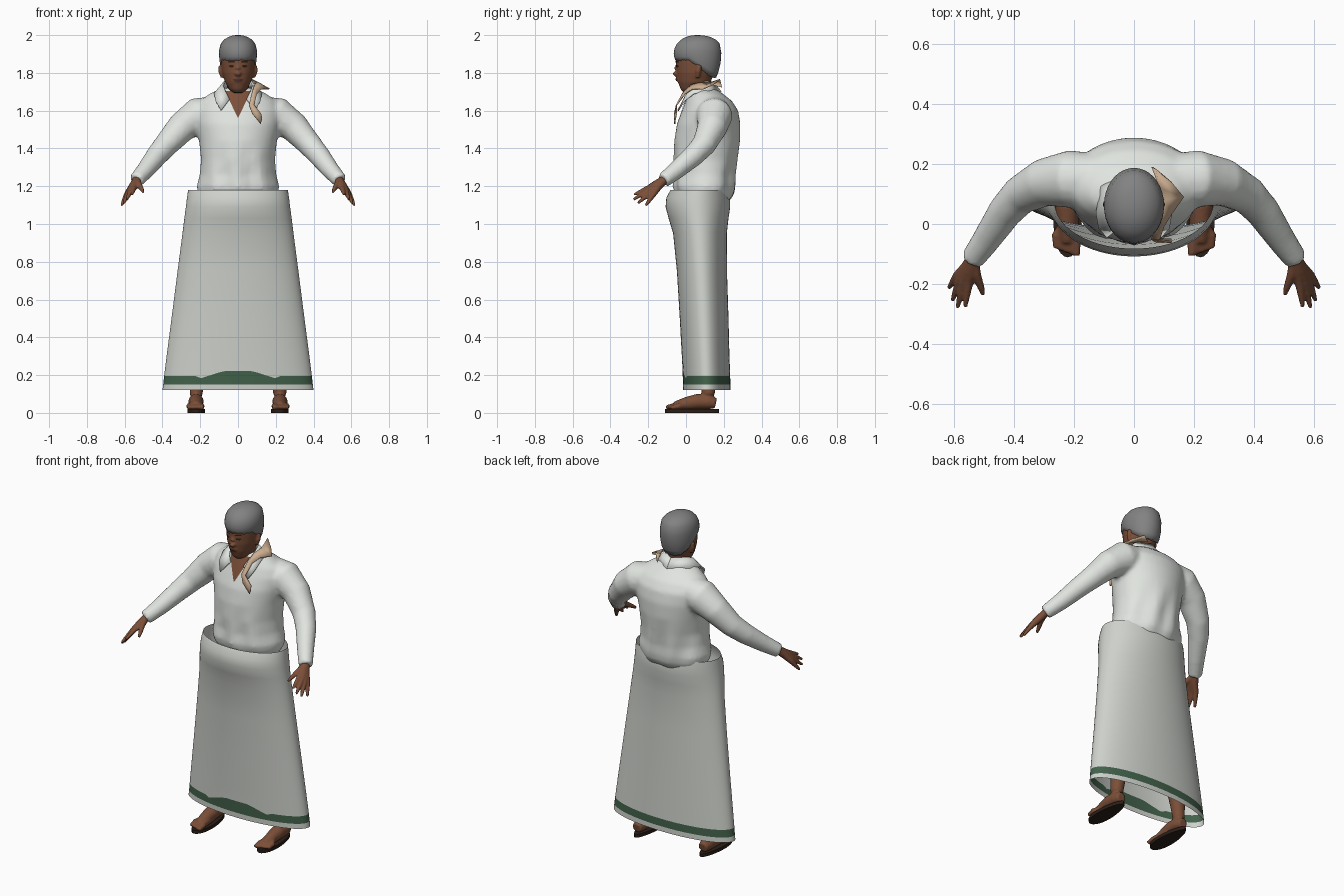
import bpy, bmesh, math
from mathutils import Vector
from mathutils.bvhtree import BVHTree

if "Cube" in bpy.data.objects:
    bpy.data.objects.remove(bpy.data.objects["Cube"])


def material(name, *rgb):
    m = bpy.data.materials.new(name)
    m.use_nodes = True
    m.diffuse_color = (*rgb, 1)
    m.node_tree.nodes["Principled BSDF"].inputs["Base Color"].default_value = (*rgb, 1)
    return m


SKIN = material("brown skin", .2, .078, .04)
SHIRT = material("white shirt cloth", .75, .78, .74)
WRAP = material("off white wrap cloth", .62, .64, .6)
GREEN = material("green border", .055, .12, .07)
HAIR = material("grey hair", .22, .225, .22)
TAN = material("tan scarf", .6, .42, .28)
SOLE = material("dark sandal", .025, .014, .009)
DARK = material("dark eye brown", .03, .014, .01)
LIP = material("dark lip", .11, .035, .025)


def skin_rings(bm, rings, caps=True):
    """Bridge equal rings of points into a tube."""
    rings = [[bm.verts.new(p) for p in ring] for ring in rings]
    n = len(rings[0])
    for a, b in zip(rings, rings[1:]):
        for i in range(n):
            j = (i + 1) % n
            bm.faces.new((a[i], a[j], b[j], b[i]))
    if caps:
        bm.faces.new(rings[0][::-1])
        bm.faces.new(rings[-1])


def loft(bm, rows, n=32, caps=True):
    """Stack ellipses given as height, half width, front y, back y."""
    turns = [math.tau * i / n for i in range(n)]
    skin_rings(bm, [[(w * math.cos(t), (f + b) / 2 + (b - f) / 2 * math.sin(t), z)
                     for t in turns] for z, w, f, b in rows], caps)


def tube(bm, path, side=1, n=16):
    """Round tube through points given as x, y, z, radius."""
    pts = [Vector((x * side, y, z)) for x, y, z, r in path]
    rings = []
    for i, p in enumerate(pts):
        axis = pts[min(i + 1, len(pts) - 1)] - pts[max(i - 1, 0)]
        q = axis.to_track_quat('Z', 'Y')
        r = path[i][3]
        rings.append([p + q @ Vector((r * math.cos(math.tau * k / n),
                                      r * math.sin(math.tau * k / n), 0)) for k in range(n)])
    skin_rings(bm, rings)


def finish(bm, name, *mats, voxel=0, smooth=3, thick=0):
    bmesh.ops.recalc_face_normals(bm, faces=bm.faces)
    me = bpy.data.meshes.new(name)
    bm.to_mesh(me)
    bm.free()
    me.polygons.foreach_set("use_smooth", [True] * len(me.polygons))
    for m in mats:
        me.materials.append(m)
    ob = bpy.data.objects.new(name, me)
    bpy.context.collection.objects.link(ob)
    if voxel:
        mod = ob.modifiers.new("fuse", 'REMESH')
        mod.mode, mod.voxel_size, mod.use_smooth_shade = 'VOXEL', voxel, True
        mod = ob.modifiers.new("soften", 'SMOOTH')
        mod.iterations = smooth
    if thick:
        mod = ob.modifiers.new("thickness", 'SOLIDIFY')
        mod.thickness, mod.offset = thick, 0
    return ob


def strip(bm, left, right):
    a, b = [[bm.verts.new(p) for p in edge] for edge in (left, right)]
    for i in range(len(a) - 1):
        bm.faces.new((a[i], b[i], b[i + 1], a[i + 1]))


def drape(name, mat, tree, rows, n=8):
    """Thin patch laid on a front surface; rows are z, x start, x end."""
    bm = bmesh.new()
    grid = []
    for z, x0, x1 in rows:
        line = []
        for i in range(n + 1):
            x = x0 + (x1 - x0) * i / n
            hit = tree.ray_cast(Vector((x, -1, z)), Vector((0, 1, 0)))[0]
            line.append((x, (hit.y if hit else .02) - .004, z))
        grid.append(line)
    for a, b in zip(grid, grid[1:]):
        strip(bm, a, b)
    return finish(bm, name, mat)


def surface_tree(ob):
    bpy.context.view_layer.update()
    return BVHTree.FromObject(ob, bpy.context.evaluated_depsgraph_get())


# Wrapped skirt, an open tube with a border band
bm = bmesh.new()
loft(bm, [(.12, .40, -.015, .235), (.15, .396, -.016, .235), (.195, .391, -.018, .234),
          (.30, .378, -.022, .23), (.5, .352, -.033, .225), (.75, .32, -.048, .217),
          (.95, .294, -.068, .216), (1.03, .284, -.092, .225), (1.09, .276, -.108, .234),
          (1.14, .27, -.104, .234), (1.18, .264, -.082, .226)], 72, caps=False)
for f in bm.faces:
    f.material_index = int(.15 < f.calc_center_median().z < .195)
for v in bm.verts:
    if abs(v.co.z - .195) < .001 and v.co.y < .1:
        v.co.z += max(-.012, .026 * min(1, 2 - abs(v.co.x) / .08)) if abs(v.co.x) < .2 else 0
finish(bm, "wrapped_skirt", WRAP, GREEN)

# Shirt: body and sleeves fused into one cloth
bm = bmesh.new()
loft(bm, [(1.12, .19, -.02, .23), (1.16, .212, -.055, .255), (1.20, .218, -.065, .262),
          (1.26, .203, -.06, .262), (1.34, .196, -.064, .272), (1.44, .206, -.062, .286),
          (1.53, .225, -.048, .288), (1.60, .232, -.022, .276), (1.65, .205, -.002, .245),
          (1.69, .15, .015, .195), (1.72, .085, .03, .15)], 40)
for v in bm.verts:      # soft folds gathered toward the waist
    fold = max(0, 1 - abs(v.co.z - 1.24) / .2)
    v.co.y += .009 * fold * math.sin(v.co.x * 48 + v.co.z * 9)
for s in (1, -1):
    tube(bm, [(.10, .15, 1.60, .08), (.21, .15, 1.575, .097), (.30, .138, 1.51, .08),
              (.38, .095, 1.42, .065), (.43, .04, 1.362, .058), (.49, -.05, 1.285, .048),
              (.54, -.12, 1.23, .04)], s)
shirt = finish(bm, "shirt", SHIRT, voxel=.012, smooth=4)
shirt_tree = surface_tree(shirt)
drape("open_neckline", SKIN, shirt_tree,
      [(z, -(z - 1.56) * .48, (z - 1.56) * .48) for z in (1.565, 1.6, 1.63, 1.66, 1.69, 1.705)])

# Collar flaps
inner = [(0, .145, 1.75), (.07, .10, 1.755), (.078, .05, 1.735), (.065, .01, 1.70), (.045, -.008, 1.66)]
outer = [(0, .185, 1.70), (.108, .125, 1.705), (.125, .04, 1.69), (.118, -.012, 1.65), (.09, -.042, 1.60)]
bm = bmesh.new()
for s in (1, -1):
    strip(bm, *[[(x * s, y, z) for x, y, z in edge] for edge in (inner, outer)])
finish(bm, "collar", SHIRT, thick=.008)

# Scarf hanging over the left shoulder
bm = bmesh.new()
strip(bm, [(.06, .19, 1.725), (.085, .12, 1.745), (.10, .08, 1.75), (.088, .03, 1.738),
           (.075, -.012, 1.70), (.058, -.05, 1.63), (.075, -.06, 1.585), (.12, -.06, 1.53)],
      [(.075, .18, 1.765), (.125, .14, 1.738), (.165, .09, 1.715), (.125, .035, 1.715),
       (.10, -.005, 1.69), (.085, -.05, 1.63), (.125, -.052, 1.58), (.126, -.058, 1.55)])
finish(bm, "scarf", TAN, thick=.007)

# Head, neck, nose and ears
bm = bmesh.new()
loft(bm, [(1.695, .025, -.012, .05), (1.712, .046, -.028, .09), (1.75, .068, -.042, .13),
          (1.80, .084, -.05, .15), (1.86, .09, -.054, .16), (1.92, .088, -.052, .165),
          (1.97, .06, -.01, .13)])
tube(bm, [(0, .095, 1.60, .05), (0, .08, 1.68, .057), (0, .07, 1.78, .062)])
tube(bm, [(0, -.04, 1.85, .008), (0, -.052, 1.82, .013), (0, -.056, 1.80, .018), (0, -.046, 1.788, .014)])
tube(bm, [(-.018, -.034, 1.764, .012), (0, -.04, 1.766, .014), (.018, -.034, 1.764, .012)])
for s in (1, -1):
    tube(bm, [(.082, .062, 1.775, .01), (.09, .065, 1.81, .015), (.09, .07, 1.84, .013)], s)
head = finish(bm, "head", SKIN, voxel=.006, smooth=3)
head_tree = surface_tree(head)
for side, s in (("left", 1), ("right", -1)):
    drape(side + "_eye", DARK, head_tree, [(1.829, s * .026, s * .042), (1.836, s * .02, s * .05), (1.841, s * .026, s * .044)])
    drape(side + "_eyebrow", DARK, head_tree, [(1.855, s * .015, s * .054), (1.862, s * .018, s * .05)])
drape("mouth", LIP, head_tree, [(1.757, -.014, .014), (1.764, -.027, .027), (1.771, -.014, .014)])

# Hair cap, lower at the nape
bm = bmesh.new()
loft(bm, [(1.872, .091, -.056, .158), (1.885, .097, -.063, .172), (1.905, .1, -.065, .183),
          (1.93, .1, -.061, .187), (1.955, .091, -.048, .178), (1.975, .075, -.028, .16),
          (1.99, .052, .0, .13), (1.997, .03, .025, .1), (2.0, .01, .05, .07)], 36)
for i, v in enumerate(bm.verts):
    drop = min(1, max(0, (v.co.y - .015) / .13)) * .095
    jag = .006 * (i % 2) if v.co.z < 1.873 else 0
    v.co.z -= drop * max(0, (1.95 - v.co.z) / .078) + jag
finish(bm, "hair", HAIR)

# Hands, legs, feet and sandals
knuckles = [((.55, -.19, 1.195), (.562, -.276, 1.155)), ((.567, -.195, 1.182), (.588, -.278, 1.13)),
            ((.58, -.187, 1.168), (.605, -.255, 1.11)), ((.588, -.172, 1.158), (.617, -.213, 1.098))]
for side, s in (("left", 1), ("right", -1)):
    bm = bmesh.new()
    for k, tip in knuckles:
        mid = Vector(k).lerp(Vector(tip), .5)
        tube(bm, [(.532, -.108, 1.24, .022), (*Vector((.54, -.13, 1.225)).lerp(Vector(k), .4), .021),
                  (*k, .016), (*mid, .012), (*tip, .007)], s, 10)
    tube(bm, [(.535, -.125, 1.23, .02), (.525, -.17, 1.21, .016), (.51, -.21, 1.185, .012),
              (.502, -.236, 1.168, .007)], s, 10)
    finish(bm, side + "_hand", SKIN, voxel=.005, smooth=2)

    bm = bmesh.new()
    tube(bm, [(.22, .12, .04, .036), (.222, .118, .10, .035), (.215, .118, .18, .042),
              (.20, .118, .32, .058), (.17, .115, .5, .068)], s)
    tube(bm, [(.222, .158, .05, .028), (.222, .12, .058, .038), (.222, .06, .06, .041),
              (.222, .0, .05, .034), (.222, -.06, .038, .022)], s)
    tube(bm, [(.215, .05, .045, .03), (.205, -.03, .038, .022), (.20, -.085, .033, .014)], s)
    for t in range(5):
        x = .192 + .017 * t
        tip = -.105 + .006 * t
        tube(bm, [(.222, .0, .042, .026), (x, tip + .04, .035, .016), (x, tip, .028, .01 if t else .013)], s, 10)
    finish(bm, side + "_leg_and_foot", SKIN, voxel=.007, smooth=2)

    bm = bmesh.new()
    rim = []
    for i in range(28):
        a = math.tau * i / 28
        wide = .046 - .01 * math.sin(a)
        rim.append((s * .221 + wide * math.cos(a), .032 + .143 * math.sin(a), 0))
    skin_rings(bm, [rim, [(x, y, .02) for x, y, z in rim]])
    sandal = finish(bm, side + "_sandal", SOLE)
    for p in sandal.data.polygons:
        p.use_smooth = False
